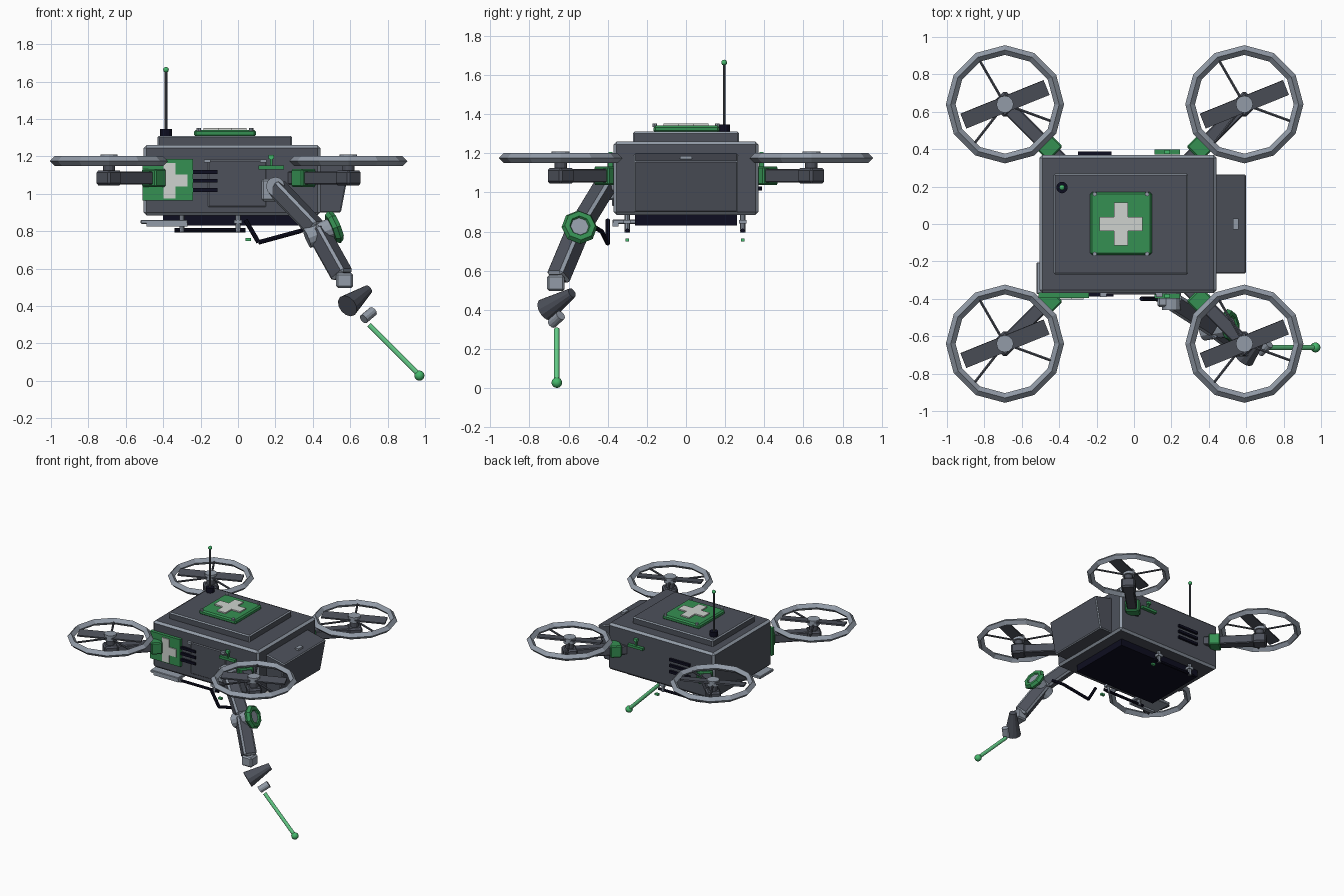
import bpy, bmesh, math
from mathutils import Vector, Matrix

cube = bpy.data.objects.get("Cube")
if cube:
    bpy.data.objects.remove(cube)


def material(name, r, g, b):
    m = bpy.data.materials.new(name)
    m.use_nodes = True
    m.diffuse_color = (r, g, b, 1)
    m.node_tree.nodes["Principled BSDF"].inputs["Base Color"].default_value = (r, g, b, 1)
    return m


SLATE = material("slate", .075, .083, .105)
STEEL = material("steel", .29, .33, .39)
GREEN = material("green", .036, .28, .085)
WHITE = material("off white", .62, .65, .62)
NAVY = material("navy black", .004, .004, .014)
MINT = material("mint", .13, .62, .25)
BRIGHT = material("bright green", .06, .48, .15)


def finish(name, bm, mat, matrix=None, bevel=0, edge=None, smooth=False):
    if matrix:
        bm.transform(matrix)
    bmesh.ops.recalc_face_normals(bm, faces=bm.faces)
    mesh = bpy.data.meshes.new(name)
    bm.to_mesh(mesh)
    bm.free()
    ob = bpy.data.objects.new(name, mesh)
    bpy.context.collection.objects.link(ob)
    mesh.materials.append(mat)
    if smooth:
        mesh.shade_smooth()
    if bevel:
        mod = ob.modifiers.new("edge_bevel", 'BEVEL')
        mod.width = bevel
        mod.segments = 1
        if edge:
            mesh.materials.append(edge)
            mod.material = 1
    return ob


def box(name, center, size, mat, turn=0, bevel=0, edge=None, pitch=0):
    bm = bmesh.new()
    bmesh.ops.create_cube(bm, size=1)
    mx = (Matrix.Translation(center) @ Matrix.Rotation(math.radians(turn), 4, 'Z')
          @ Matrix.Rotation(math.radians(pitch), 4, 'X') @ Matrix.Diagonal((*size, 1)))
    return finish(name, bm, mat, mx, bevel, edge)


def span(name, lo, hi, mat, **kw):
    """Box given by its two opposite corners."""
    lo, hi = Vector(lo), Vector(hi)
    return box(name, (lo + hi) / 2, hi - lo, mat, **kw)


def along(p, q):
    p, q = Vector(p), Vector(q)
    return Matrix.Translation((p + q) / 2) @ (q - p).to_track_quat('Z', 'Y').to_matrix().to_4x4(), (q - p).length


def tube(name, p, q, r, mat, r2=None, sides=12):
    mx, length = along(p, q)
    bm = bmesh.new()
    bmesh.ops.create_cone(bm, cap_ends=True, segments=sides, radius1=r,
                          radius2=r if r2 is None else r2, depth=length)
    return finish(name, bm, mat, mx)


def beam(name, p, q, width, depth, mat, bevel, edge):
    mx, length = along(p, q)
    bm = bmesh.new()
    bmesh.ops.create_cube(bm, size=1)
    return finish(name, bm, mat, mx @ Matrix.Diagonal((width, depth, length, 1)), bevel, edge)


def ball(name, center, r, mat):
    bm = bmesh.new()
    bmesh.ops.create_uvsphere(bm, u_segments=12, v_segments=8, radius=r)
    return finish(name, bm, mat, Matrix.Translation(center), smooth=True)


def ring(name, matrix, radius, minor, mat, sides, profile):
    bm = bmesh.new()
    loops = []
    for i in range(sides):
        a = math.tau * i / sides
        loop = []
        for j in range(profile):
            b = math.tau * j / profile
            d = radius + minor * math.cos(b)
            loop.append(bm.verts.new((d * math.cos(a), d * math.sin(a), minor * math.sin(b))))
        loops.append(loop)
    for i in range(sides):
        u, v = loops[i], loops[(i + 1) % sides]
        for j in range(profile):
            k = (j + 1) % profile
            bm.faces.new((u[j], v[j], v[k], u[k]))
    return finish(name, bm, mat, matrix)


def cross(name, matrix, reach, half, depth, mat):
    bm = bmesh.new()
    pts = []
    for i in range(4):
        rot = Matrix.Rotation(math.pi / 2 * i, 3, 'Z')
        pts += [rot @ Vector(p) for p in ((reach, -half, 0), (reach, half, 0), (half, half, 0))]
    face = bm.faces.new([bm.verts.new(p) for p in pts])
    top = bmesh.ops.extrude_face_region(bm, geom=[face])["geom"]
    bmesh.ops.translate(bm, vec=(0, 0, depth), verts=[v for v in top if isinstance(v, bmesh.types.BMVert)])
    return finish(name, bm, mat, matrix)


# Hull and roof
span("hull", (-.505, -.37, .885), (.44, .37, 1.26), SLATE, bevel=.016, edge=STEEL)
span("roof_plate", (-.43, -.27, 1.25), (.29, .27, 1.31), SLATE, bevel=.008, edge=STEEL)
span("belly_plate", (-.4, -.26, .83), (.34, .26, .89), NAVY)

# Nose pod: side profile swept across the width
bm = bmesh.new()
profile = ((.43, 1.2), (.6, 1.16), (.55, .9), (.43, .9))
nose = bm.faces.new([bm.verts.new((x, -.265, z)) for x, z in profile])
ext = bmesh.ops.extrude_face_region(bm, geom=[nose])["geom"]
bmesh.ops.translate(bm, vec=(0, .53, 0), verts=[v for v in ext if isinstance(v, bmesh.types.BMVert)])
finish("nose_pod", bm, SLATE, bevel=.006, edge=STEEL)
box("nose_latch", (.545, 0, 1.178), (.03, .06, .016), STEEL)

# Roof emblem
span("roof_badge", (-.235, -.165, 1.305), (.095, .17, 1.342), GREEN, bevel=.01)
cross("roof_cross", Matrix.Translation((-.07, 0, 1.342)), .115, .038, .01, WHITE)
for x in (-.21, .07):
    for y in (-.16, .16):
        tube("badge_bolt", (x, y, 1.335), (x, y, 1.352), .012, STEEL, sides=8)

# Antenna
tube("antenna_base", (-.385, .195, 1.31), (-.385, .195, 1.347), .031, NAVY)
tube("antenna_mast", (-.385, .195, 1.34), (-.385, .195, 1.66), .007, SLATE, sides=8)
ball("antenna_tip", (-.385, .195, 1.663), .015, BRIGHT)

# Front face: badge, door and fittings
span("front_badge", (-.51, -.395, .965), (-.24, -.365, 1.185), GREEN)
cross("front_cross", Matrix.Translation((-.365, -.395, 1.07)) @ Matrix.Rotation(math.pi / 2, 4, 'X'),
      .095, .032, .008, WHITE)
span("front_door", (-.16, -.378, .93), (.15, -.365, 1.18), SLATE, bevel=.004, edge=STEEL)
for x in (-.165, .135):
    box("door_catch", (x, -.38, 1.175), (.035, .02, .018), STEEL)

# Vents and valve handles on both long sides
for side, x0, x1 in ((-1, -.24, -.11), (1, -.3, -.12)):
    for z in (1.02, 1.07, 1.117):
        box("vent_slot", ((x0 + x1) / 2, side * .378, z), (x1 - x0, .02, .02), NAVY)
    box("valve_bar", (.178, side * .385, 1.14), (.135, .025, .02), GREEN)
    box("valve_stem", (.178, side * .38, 1.17), (.012, .016, .05), GREEN)
    box("valve_knob", (.178, side * .385, 1.197), (.03, .02, .02), BRIGHT)

# Skids under the hull
for y in (-.3, .29):
    tube("skid_rail", (-.34, y, .805), (.04, y, .805), .011, NAVY, sides=8)
    for x in (-.3, 0):
        tube("skid_post", (x, y, .795), (x, y, .89), .014, STEEL, sides=8)
        box("skid_flange", (x, y, .85), (.045, .04, .02), STEEL)
    box("skid_lamp", (.055, y, .756), (.03, .02, .015), BRIGHT)
box("side_tray", (-.395, -.29, .85), (.25, .17, .022), STEEL, bevel=.004)
box("tray_lip", (-.38, -.36, .835), (.22, .03, .02), STEEL)

# Four rotors on diagonal booms
for cx, sx in ((-.69, -1), (.59, 1)):
    for sy in (-1, 1):
        cy = .64 * sy
        turn = 45 * sx * sy
        place = Matrix.Translation((cx, cy, 1.175))
        beam("boom", (cx - .31 * sx, cy - .31 * sy, 1.085), (cx, cy, 1.085), .075, .07, SLATE, .006, SLATE)
        box("boom_bracket", (cx - .24 * sx, cy - .235 * sy, 1.085), (.085, .11, .095), GREEN, turn=turn, bevel=.008)
        box("motor_block", (cx, cy, 1.085), (.105, .105, .08), SLATE, turn=turn, bevel=.012)
        tube("motor_shaft", (cx, cy, 1.1), (cx, cy, 1.19), .032, SLATE)
        tube("rotor_hub", (cx, cy, 1.165), (cx, cy, 1.21), .046, STEEL)
        box("rotor_blade", (cx, cy, 1.19), (.48, .085, .012), SLATE, turn=22, pitch=8)
        ring("rotor_guard", place, .29, .026, STEEL, 12, 4)
        for a in (120, -20, 232):
            d = Vector((math.cos(math.radians(a)), math.sin(math.radians(a)), 0))
            c = Vector((cx, cy, 1.172))
            tube("guard_spoke", c, c + d * .28, .008, SLATE, sides=6)

# Jointed arm at the front
shoulder, elbow, wrist = Vector((.2, -.41, 1.04)), Vector((.42, -.55, .81)), Vector((.57, -.665, .54))
box("shoulder_mount", (.17, -.4, 1.02), (.09, .09, .12), STEEL, bevel=.012)
tube("shoulder_joint", (.2, -.36, 1.04), (.2, -.46, 1.04), .05, STEEL)
beam("upper_arm", shoulder, elbow, .1, .09, SLATE, .014, STEEL)
axis = Vector((.9, .15, .37)).normalized()
hub = Vector((.515, -.545, .822))
tube("elbow_joint", hub - axis * .16, hub + axis * .012, .055, STEEL)
ring("elbow_ring", along(hub - axis, hub + axis)[0], .066, .026, GREEN, 8, 6)
beam("forearm", elbow, wrist + Vector((-.01, .01, .02)), .1, .1, SLATE, .014, STEEL)
box("wrist", (.57, -.665, .537), (.09, .09, .08), STEEL, bevel=.01)
tube("tool_bell", (.585, -.715, .4), (.695, -.582, .487), .062, SLATE, r2=.026)
tube("tool_collar", (.672, -.685, .33), (.722, -.64, .372), .026, STEEL)
tube("probe_rod", (.7, -.66, .3), (.96, -.66, .04), .014, MINT)
ball("probe_tip", (.97, -.66, .028), .027, BRIGHT)

# Cable from hull to elbow
cable = [(.04, -.4, .86), (.11, -.4, .74), (.33, -.43, .8), (.4, -.48, .83)]
for p, q in zip(cable, cable[1:]):
    tube("arm_cable", p, q, .012, NAVY, sides=8)
